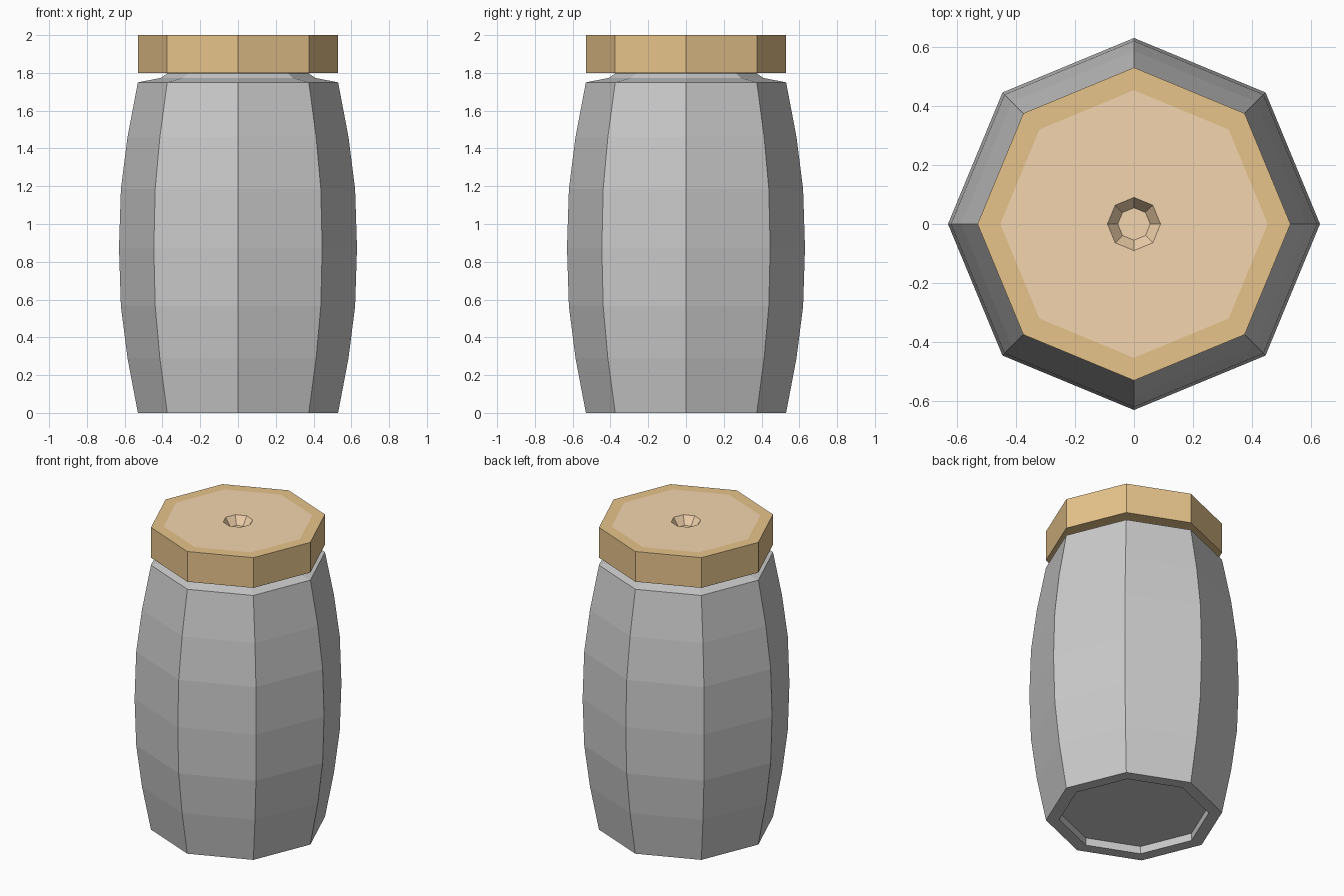
import bpy
from math import cos, sin, pi

if "Cube" in bpy.data.objects:
    bpy.data.objects.remove(bpy.data.objects["Cube"])

SIDES = 8


def material(name, rgb):
    m = bpy.data.materials.new(name)
    m.diffuse_color = (*rgb, 1)
    m.use_nodes = True
    m.node_tree.nodes["Principled BSDF"].inputs["Base Color"].default_value = m.diffuse_color
    return m


def lathe(name, profile, mats=(), inner_from=None):
    """Revolve (radius, z) points into a closed octagonal solid; profile runs bottom to top."""
    verts = [(r * cos(2 * pi * i / SIDES), r * sin(2 * pi * i / SIDES), z)
             for r, z in profile for i in range(SIDES)]
    faces = [tuple(reversed(range(SIDES)))]
    slots = [0]
    for k in range(len(profile) - 1):
        a, b = k * SIDES, (k + 1) * SIDES
        for i in range(SIDES):
            j = (i + 1) % SIDES
            faces.append((a + i, a + j, b + j, b + i))
            slots.append(int(inner_from is not None and k >= inner_from))
    last = (len(profile) - 1) * SIDES
    faces.append(tuple(range(last, last + SIDES)))
    slots.append(int(inner_from is not None))
    mesh = bpy.data.meshes.new(name)
    mesh.from_pydata(verts, [], faces)
    for m in mats:
        mesh.materials.append(m)
    for poly, s in zip(mesh.polygons, slots):
        poly.material_index = s
    obj = bpy.data.objects.new(name, mesh)
    bpy.context.collection.objects.link(obj)
    return obj


# Bulging jar body: recessed base, curved wall, shoulder and neck
lathe("jar_body", [
    (0.45, 0.05), (0.45, 0.0), (0.53, 0.0),
    (0.585, 0.29), (0.62, 0.565), (0.63, 0.875), (0.62, 1.185), (0.585, 1.46),
    (0.53, 1.75), (0.41, 1.773), (0.375, 1.797), (0.375, 1.85),
])

# Lid with a lighter inlaid top and a small tapered dimple
rim = material("lid_rim", (0.80, 0.55, 0.26))
inlay = material("lid_inlay", (0.90, 0.66, 0.42))
lathe("lid", [
    (0.36, 1.80), (0.53, 1.80), (0.53, 2.0), (0.453, 2.0),
    (0.09, 2.0), (0.055, 1.945),
], (rim, inlay), inner_from=3)
